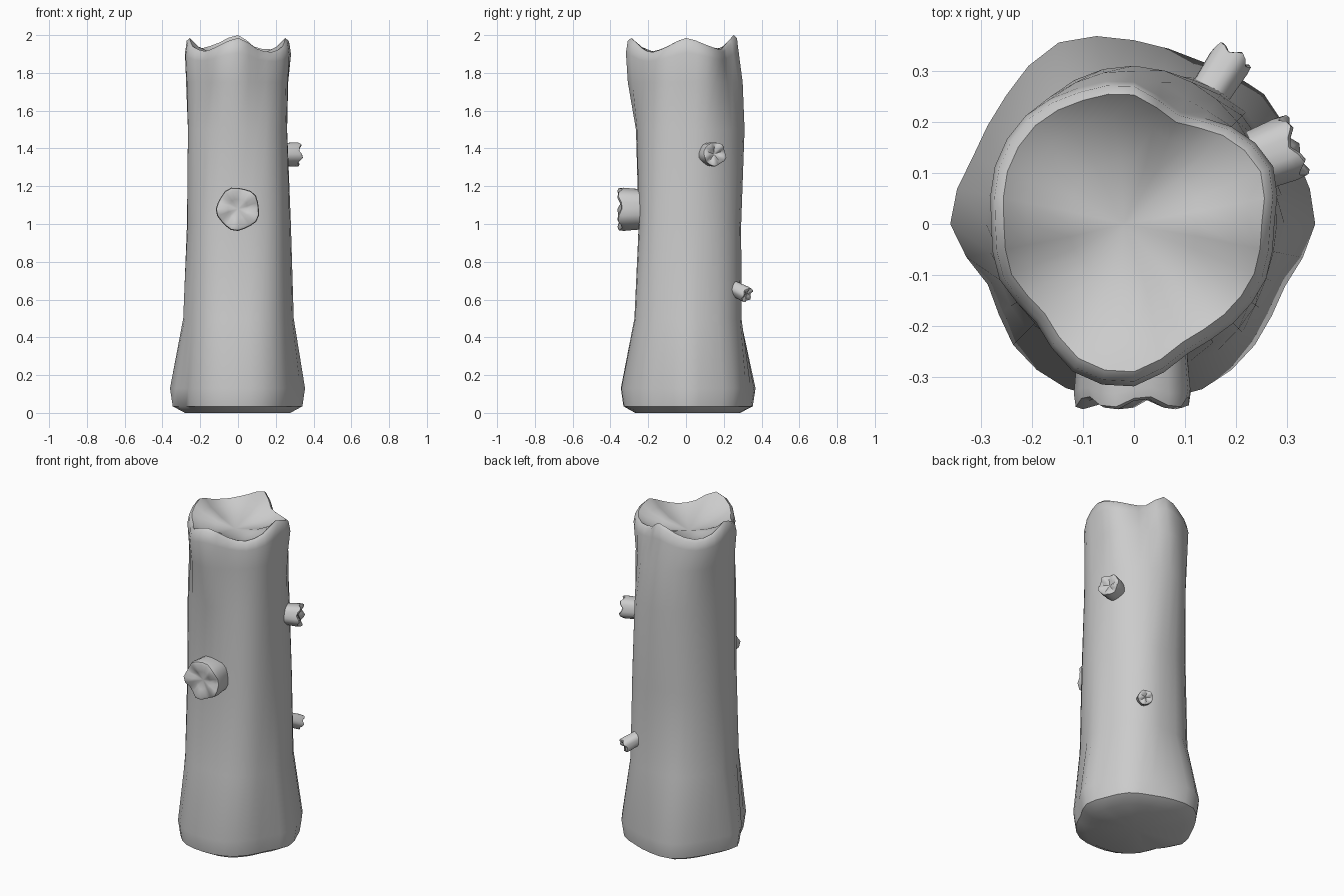
import bpy, math
from mathutils import Vector

if "Cube" in bpy.data.objects:
    bpy.data.objects.remove(bpy.data.objects["Cube"])

SIDES = 32


def smooth_loop(vals, n=SIDES):
    """Resample a closed list of values with a periodic cubic curve."""
    m, out = len(vals), []
    for k in range(n):
        u = k * m / n
        i, t = int(u), u - int(u)
        a, b, c, d = (vals[(i + j) % m] for j in (-1, 0, 1, 2))
        out.append(b + 0.5 * t * (c - a + t * (2*a - 5*b + 4*c - d + t * (3*(b - c) + d - a))))
    return out


def skin(name, rings, start, end):
    """Bridge equal-sized rings and fan both ends to centre points."""
    n = len(rings[0])
    verts = [v for r in rings for v in r] + [start, end]
    s, e, last = len(verts) - 2, len(verts) - 1, (len(rings) - 1) * n
    faces = []
    for k in range(n):
        j = (k + 1) % n
        faces.append((s, j, k))
        faces.append((e, last + k, last + j))
        for r in range(len(rings) - 1):
            faces.append((r*n + k, r*n + j, r*n + n + j, r*n + n + k))
    me = bpy.data.meshes.new(name)
    me.from_pydata([tuple(v) for v in verts], [], faces)
    me.shade_smooth()
    me.set_sharp_from_angle(angle=math.radians(50))
    ob = bpy.data.objects.new(name, me)
    bpy.context.collection.objects.link(ob)
    return ob


# Trunk outlines: radii in cm every 22.5 degrees from +x, by height
flare = [35.5, 34.5, 36, 34.5, 36, 38.5, 35.5, 34.2, 36, 31, 33.5, 34.8, 34.5, 35, 33.5, 32]
low = [29.5, 29.5, 31, 31, 29, 30, 29.5, 29, 29, 28.5, 29.5, 28.5, 27, 29, 30, 29]
mid = [28, 29, 30, 30.5, 29, 29, 28.5, 28, 27, 27.5, 28, 26.5, 25, 26.5, 29, 28]
high = [26, 27, 28.5, 30, 31, 30.5, 28.5, 26.5, 26.5, 27.5, 27.5, 26.5, 26.5, 26.5, 27.5, 27]
upper = [26.2, 28, 27, 26.5, 30, 30, 29.5, 28, 27.5, 27.5, 26.5, 30, 30.8, 27, 27, 27.5]
crown = [27.5, 29.5, 27, 23.7, 27.8, 28.8, 30, 29.5, 28, 28.5, 27.2, 31.3, 31.8, 27.5, 27.5, 28]
# Torn rim heights, cm above 1.9
rim = [8.5, 5, 2.5, 4, 10, 6, 3, 4.5, 8.5, 4, 1.5, 4, 8.5, 3, 1, 4]
rim_z = [1.9 + h / 100 for h in smooth_loop(rim)]


def outline(radii, z, scale=1.0):
    zs = z if isinstance(z, list) else [z] * SIDES
    ring = []
    for k, r in enumerate(smooth_loop(radii)):
        a = 2 * math.pi * k / SIDES
        ring.append(Vector((r * scale / 100 * math.cos(a), r * scale / 100 * math.sin(a), zs[k])))
    return ring


CENTRE_Z = 1.865
rings = [outline(flare, 0, 0.78), outline(flare, 0.035, 0.96), outline(flare, 0.13),
         outline(low, 0.5), outline(mid, 1.0), outline(high, 1.5), outline(upper, 1.75),
         outline(crown, [z - 0.045 - 0.4 * (z - 1.9) for z in rim_z]),
         outline(crown, [z - 0.015 for z in rim_z], 0.97),
         outline(crown, rim_z, 0.91)]
# Hollowed top with folds running into the centre
for s, f in ((0.75, 0.62), (0.45, 0.28)):
    rings.append(outline(crown, [CENTRE_Z + f * (z - CENTRE_Z) for z in rim_z], s))
skin("trunk", rings, Vector((0, 0, 0)), Vector((-0.02, 0, CENTRE_Z)))


def stub(name, tip, direction, radius, length, depth, phase):
    """Broken branch stub with a wavy end and dished face."""
    d = Vector(direction).normalized()
    side = d.cross(Vector((0, 0, 1))).normalized()
    up = side.cross(d)
    tip, n = Vector(tip), 20

    def ring(scale, offset, wave):
        out = []
        for k in range(n):
            a = 2 * math.pi * k / n
            w = math.cos(5 * a + phase)
            r = radius * scale * (1 + 0.04 * w)
            # reversed angle keeps the faces pointing outward
            out.append(tip + d * (offset + wave * w) + side * r * math.cos(-a) - up * r * math.sin(-a))
        return out

    rs = [ring(0.92, -length, 0), ring(0.95, -length * 0.5, 0), ring(1.0, -depth * 1.6, depth * 0.3),
          ring(0.97, -depth * 0.7, depth * 0.5), ring(0.85, -depth * 0.5, depth * 0.5),
          ring(0.45, -depth * 0.9, depth * 0.3)]
    skin(name, rs, tip - d * length, tip - d * depth * 1.3)


stub("front_branch_stub", (0, -0.365, 1.08), (0, -1, 0), 0.114, 0.2, 0.024, 0.6)
stub("right_branch_stub", (0.325, 0.158, 1.37), (0.93, 0.36, 0), 0.064, 0.16, 0.02, 1.2)
stub("back_branch_stub", (0.195, 0.332, 0.622), (0.5, 0.78, -0.38), 0.042, 0.16, 0.014, 0.3)

# Make every part's faces point outward
import bmesh
for ob in bpy.data.objects:
    bm = bmesh.new()
    bm.from_mesh(ob.data)
    bmesh.ops.recalc_face_normals(bm, faces=bm.faces)
    bm.to_mesh(ob.data)
    bm.free()
